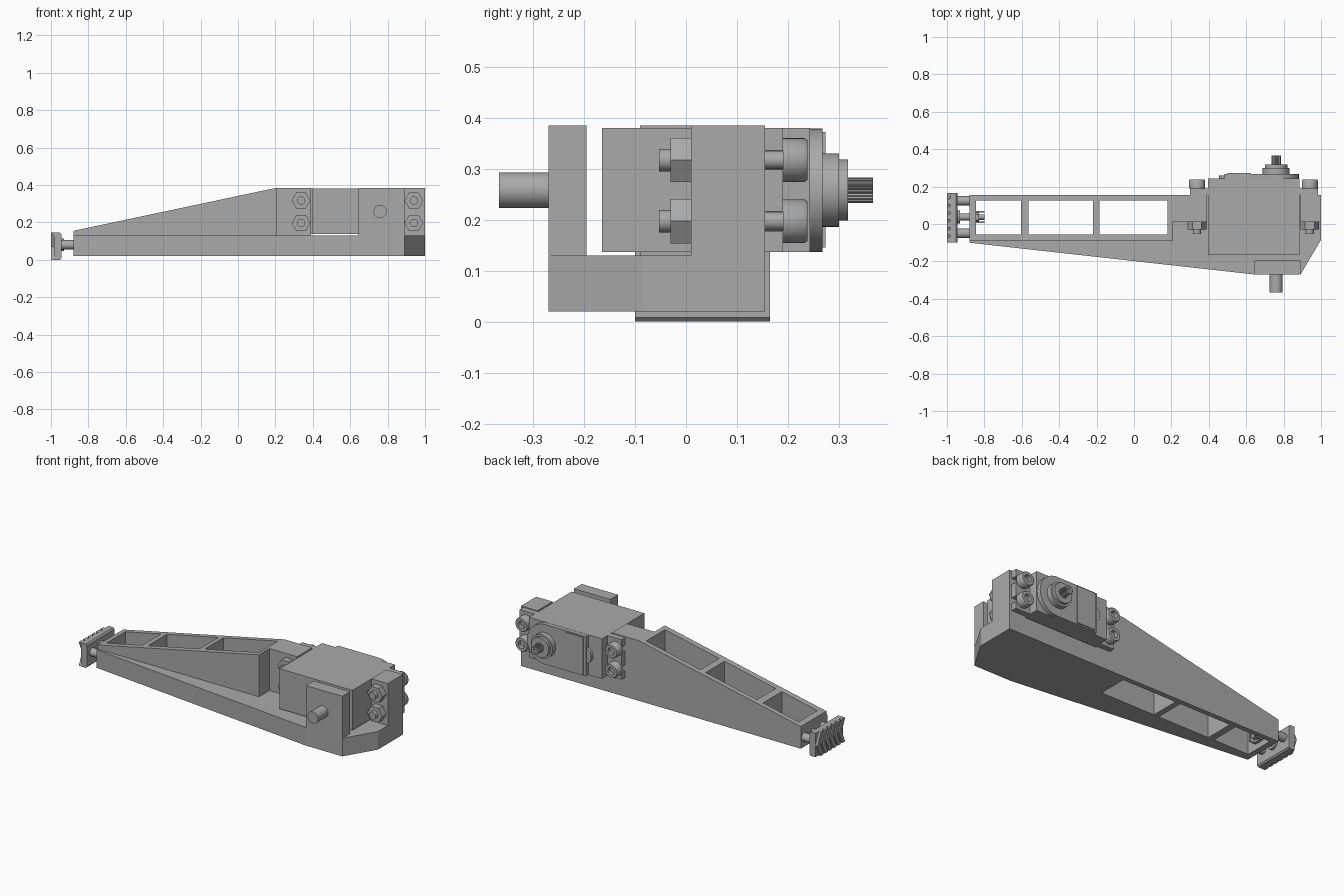
import bpy, bmesh
from math import sin, cos, pi, radians
from mathutils import Vector

if "Cube" in bpy.data.objects:
    bpy.data.objects.remove(bpy.data.objects["Cube"])

grey = bpy.data.materials.new("mid grey")
grey.use_nodes = True
grey.diffuse_color = (0.4, 0.4, 0.4, 1)
grey.node_tree.nodes["Principled BSDF"].inputs["Base Color"].default_value = (0.4, 0.4, 0.4, 1)


def place(axis, u, v, w):
    """u, v lie in the section plane, w runs along the axis."""
    return {"x": (w, u, v), "y": (u, w, v), "z": (u, v, w)}[axis]


def finish(name, bm, smooth=False):
    bmesh.ops.remove_doubles(bm, verts=bm.verts, dist=1e-5)
    bmesh.ops.recalc_face_normals(bm, faces=bm.faces)
    mesh = bpy.data.meshes.new(name)
    bm.to_mesh(mesh)
    bm.free()
    mesh.materials.append(grey)
    obj = bpy.data.objects.new(name, mesh)
    bpy.context.collection.objects.link(obj)
    if smooth:
        bpy.ops.object.select_all(action="DESELECT")
        obj.select_set(True)
        bpy.context.view_layer.objects.active = obj
        bpy.ops.object.shade_smooth_by_angle(angle=radians(35))
    return obj


def extrude(name, axis, pts, a, b, smooth=False):
    bm = bmesh.new()
    face = bm.faces.new([bm.verts.new(place(axis, u, v, a)) for u, v in pts])
    out = bmesh.ops.extrude_face_region(bm, geom=[face])
    shift = Vector(place(axis, 0, 0, b - a))
    bmesh.ops.translate(bm, vec=shift, verts=[g for g in out["geom"] if isinstance(g, bmesh.types.BMVert)])
    return finish(name, bm, smooth)


def box(name, x, y, z):
    return extrude(name, "z", [(x[0], y[0]), (x[1], y[0]), (x[1], y[1]), (x[0], y[1])], *z)


def lathe(name, axis, centre, profile, sides=32):
    """profile holds (radius, position along axis), from one end to the other."""
    bm = bmesh.new()
    rings = []
    for r, w in profile:
        rings.append([bm.verts.new(place(axis, centre[0] + r * cos(2 * pi * i / sides),
                                         centre[1] + r * sin(2 * pi * i / sides), w)) for i in range(sides)])
    for p, q in zip(rings, rings[1:]):
        for i in range(sides):
            j = (i + 1) % sides
            bm.faces.new((p[i], p[j], q[j], q[i]))
    bm.faces.new(rings[0])
    bm.faces.new(rings[-1])
    return finish(name, bm, sides > 8)


def cut(obj, cutter):
    mod = obj.modifiers.new("cut", "BOOLEAN")
    mod.operation = "DIFFERENCE"
    mod.solver = "EXACT"
    mod.object = cutter
    cutter.hide_render = True
    bpy.context.view_layer.objects.active = obj
    bpy.ops.object.modifier_apply(modifier=mod.name)


# Frame: base plate and tapered beam, pierced by three windows
base = extrude("base_plate", "z", [(-0.88, -0.1), (0.645, -0.27), (0.89, -0.27), (1, -0.085),
                                   (1, 0.155), (-0.88, 0.155)], 0.02, 0.13)
beam = extrude("tapered_beam", "y", [(-0.88, 0.13), (0.205, 0.13), (0.205, 0.385), (-0.88, 0.155)], -0.09, 0.155)
for x0, x1 in ((-0.845, -0.605), (-0.565, -0.22), (-0.185, 0.18)):
    cutter = box("window_cutter", (x0, x1), (-0.055, 0.125), (-0.1, 0.6))
    for part in (base, beam):
        cut(part, cutter)
    bpy.data.objects.remove(cutter)

# Servo mounts and the front bearing post
box("inner_mount_block", (0.205, 0.39), (0.01, 0.155), (0.13, 0.385))
box("outer_mount_block", (0.89, 1), (0.01, 0.155), (0.13, 0.385))
box("bearing_post", (0.645, 0.89), (-0.27, -0.195), (0.13, 0.385))
cx, cz = 0.76, 0.258
lathe("pivot_pin", "y", (cx, cz), [(0.035, -0.367), (0.035, -0.25)])

# Servo case with a rounded gear cover
box("servo_case", (0.395, 0.885), (-0.165, 0.243), (0.137, 0.38))
arc = [(cx + 0.121 * sin(t * pi / 16), cz - 0.121 * cos(t * pi / 16)) for t in range(17)]
extrude("gear_cover", "y", arc + [(0.485, 0.379), (0.485, 0.137)], 0.243, 0.268, True)
lathe("gear_bump", "y", (0.505, cz), [(0.05, 0.23), (0.05, 0.26)])
box("cover_plate", (0.5, 0.625), (0.26, 0.274), (0.145, 0.372))
lathe("output_collar", "y", (cx, cz), [(0.072, 0.26), (0.072, 0.3), (0.06, 0.3), (0.06, 0.318), (0.03, 0.318),
                                       (0.03, 0.312)], 40)
teeth = 20
spline = [(cx + r * cos(2 * pi * (i + f) / teeth), cz + r * sin(2 * pi * (i + f) / teeth))
          for i in range(teeth) for r, f in ((0.02, 0), (0.025, 0.35), (0.025, 0.65))]
shaft = extrude("output_spline", "y", spline, 0.3, 0.367)
bore = lathe("bore_cutter", "y", (cx, cz), [(0.01, 0.34), (0.01, 0.4)], 16)
cut(shaft, bore)
bpy.data.objects.remove(bore)

# Slotted ears, with a socket bolt and hex nut in each slot
rows = (0.197, 0.317)
for side, inner, outer, bolt_x in (("inner", 0.395, 0.3, 0.337), ("outer", 0.885, 0.985, 0.94)):
    outline = [(inner, 0.137), (outer, 0.137)]
    for z in rows:
        outline += [(outer, z - 0.019), (bolt_x, z - 0.019), (bolt_x, z + 0.019), (outer, z + 0.019)]
    outline += [(outer, 0.38), (inner, 0.38)]
    extrude(side + "_ear", "y", outline, 0.155, 0.19)
    for level, z in zip(("lower", "upper"), rows):
        tag = side + "_" + level
        lathe(tag + "_bolt", "y", (bolt_x, z),
              [(0.022, -0.053), (0.022, 0), (0.018, 0), (0.018, 0.19), (0.043, 0.19), (0.043, 0.232),
               (0.039, 0.238), (0.022, 0.238), (0.022, 0.215)])
        lathe(tag + "_nut", "y", (bolt_x, z), [(0.05, -0.03), (0.05, 0.01)], 6)

# Foot pad with chevron tread
extrude("foot_pad", "y", [(-0.985, 0), (-0.953, 0), (-0.945, 0.008), (-0.945, 0.137), (-0.953, 0.145),
                          (-0.985, 0.145)], -0.1, 0.165)
for i in range(6):
    y = -0.1 + i * 0.041
    extrude("tread_chevron", "x", [(y, 0), (y + 0.028, 0), (y + 0.06, 0.072), (y + 0.028, 0.145),
                                   (y, 0.145), (y + 0.032, 0.072)], -1, -0.983)

# Foot fixings: two guide posts and a central screw with its clip
mid, fz = 0.037, 0.08
for s in (-1, 1):
    lathe("guide_post", "x", (mid + s * 0.087, fz), [(0.025, -0.95), (0.025, -0.87)], 24)
    box("clip_arm", (-0.85, -0.8), (mid + s * 0.028 - 0.004, mid + s * 0.028 + 0.004), (fz - 0.025, fz + 0.025))
lathe("foot_screw", "x", (mid, fz), [(0.034, -0.95), (0.034, -0.93), (0.018, -0.93), (0.018, -0.88),
                                     (0.015, -0.88), (0.015, -0.8)], 24)
lathe("foot_nut", "x", (mid, fz), [(0.03, -0.85), (0.03, -0.83)], 6)
